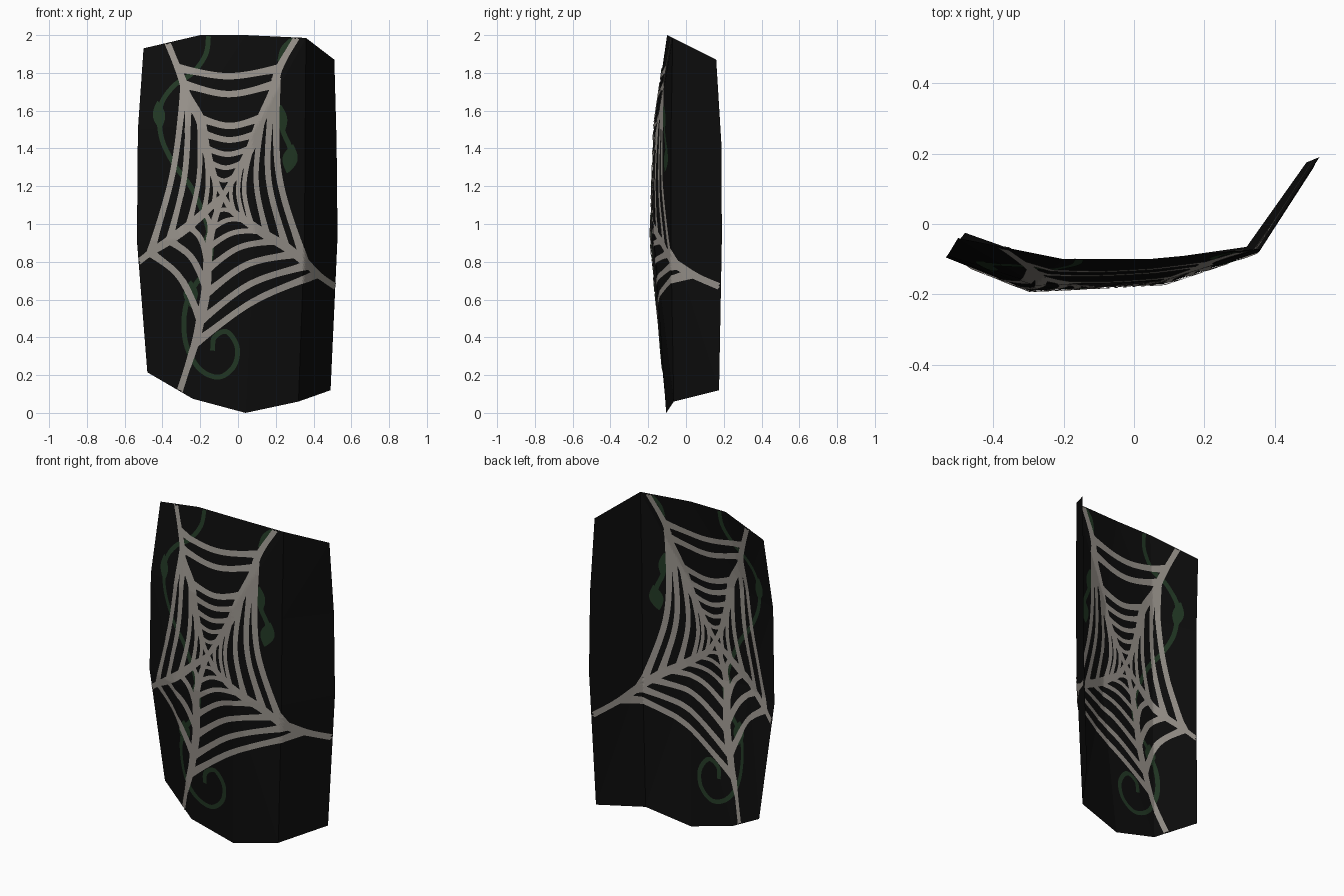
import bpy, bmesh, math
from mathutils import Vector
from mathutils.bvhtree import BVHTree

if "Cube" in bpy.data.objects:
    bpy.data.objects.remove(bpy.data.objects["Cube"])


def material(name, rgb):
    m = bpy.data.materials.new(name)
    m.diffuse_color = (*rgb, 1)
    m.use_nodes = True
    m.node_tree.nodes["Principled BSDF"].inputs["Base Color"].default_value = m.diffuse_color
    return m


BLACK = material("panel black", (0.004, 0.004, 0.004))
GREY = material("web grey", (0.32, 0.295, 0.265))
GREEN = material("vine green", (0.016, 0.040, 0.018))


def finish(name, bm, mat):
    me = bpy.data.meshes.new(name)
    bm.to_mesh(me)
    me.materials.append(mat)
    ob = bpy.data.objects.new(name, me)
    bpy.context.collection.objects.link(ob)
    return ob


# Folded panel: five columns, each listed from top to bottom
columns = [
    [(-.50, -.04, 1.93), (-.53, -.09, 1.50), (-.535, -.095, .91), (-.48, -.025, .215)],
    [(-.20, -.10, 2.00), (-.28, -.17, 1.52), (-.295, -.19, .92), (-.24, -.11, .075)],
    [(.04, -.10, 2.00), (.075, -.16, 1.47), (.085, -.17, .92), (.04, -.105, 0)],
    [(.36, -.07, 1.985), (.355, -.08, 1.45), (.352, -.08, .92), (.32, -.065, .06)],
    [(.51, .16, 1.87), (.522, .187, 1.43), (.527, .19, .93), (.49, .175, .12)],
]
bm = bmesh.new()
grid = [[bm.verts.new(p) for p in col] for col in columns]
for a, b in zip(grid, grid[1:]):
    for i in range(3):
        bm.faces.new((a[i], a[i + 1], b[i + 1], b[i]))
bmesh.ops.triangulate(bm, faces=bm.faces[:])
tree = BVHTree.FromBMesh(bm)
finish("curved_panel", bm, BLACK)


def smooth(points, step=.008):
    """Catmull-Rom curve through 2D points."""
    p = [Vector(q) for q in points]
    p = [2 * p[0] - p[1]] + p + [2 * p[-1] - p[-2]]
    out = []
    for a, b, c, d in zip(p, p[1:], p[2:], p[3:]):
        n = max(2, math.ceil((c - b).length / step))
        for k in range(n):
            t = k / n
            out.append(.5 * (2 * b + (c - a) * t + (2 * a - 5 * b + 4 * c - d) * t * t
                             + (3 * b - a - 3 * c + d) * t ** 3))
    return out + [p[-2]]


def ribbon(bm, path, width, lift, cuts=4):
    """Lay a flat strip along a 2D path onto both sides of the panel."""
    n = len(path) - 1
    for side in (1, -1):
        rows = []
        for i, p in enumerate(path):
            d = (path[min(i + 1, n)] - path[max(i - 1, 0)]).normalized()
            across = Vector((-d.y, d.x)) * width(i / n)
            row = []
            for k in range(cuts + 1):
                q = p + across * (k / cuts - .5)
                hit, nor, _, _ = tree.ray_cast(Vector((q.x, -2, q.y)), Vector((0, 1, 0)))
                if hit is None:
                    row.append(None)
                    continue
                if nor.y > 0:
                    nor = -nor
                row.append(bm.verts.new(hit + nor * lift * side))
            rows.append(row)
        for r, s in zip(rows, rows[1:]):
            for k in range(cuts):
                f = (r[k], r[k + 1], s[k + 1], s[k])
                if None not in f:
                    bm.faces.new(f if side > 0 else f[::-1])
    for v in [v for v in bm.verts if not v.link_faces]:
        bm.verts.remove(v)


# Web spokes from the hub to the panel edge, in (x, z)
hub = Vector((-.08, 1.15))
spokes = {
    "upper_left": (1, [hub, (-.12, 1.23), (-.17, 1.40), (-.20, 1.55), (-.27, 1.68), (-.30, 1.78), (-.385, 1.99)]),
    "upper_right": (1, [hub, (-.03, 1.23), (.06, 1.39), (.125, 1.56), (.185, 1.70), (.22, 1.83), (.33, 2.02)]),
    "right": (0, [hub, (-.03, 1.07), (.05, 1.01), (.15, .94), (.25, .88), (.35, .80), (.43, .725), (.54, .65)]),
    "lower": (1, [hub, (-.125, 1.02), (-.155, .88), (-.17, .65), (-.20, .49), (-.23, .36), (-.315, .09)]),
    "left": (0, [hub, (-.18, 1.06), (-.26, .99), (-.36, .915), (-.46, .85), (-.55, .78)]),
}
curves = {k: smooth(v[1]) for k, v in spokes.items()}


def node(name, key):
    """Point on a spoke at a given x (side spokes) or z (others)."""
    axis = spokes[name][0]
    return min(curves[name], key=lambda p: abs(p[axis] - key))


bm = bmesh.new()
for c in curves.values():
    ribbon(bm, c, lambda t: .025 + .02 * math.sin(math.pi * min(1, t * 1.15)) + .008 * t, .004)
finish("web_spokes", bm, GREY)

# Web threads between neighbouring spokes: (start key, end key, sag toward hub)
sectors = [
    ("upper_left", "upper_right", [(1.82, 1.82, .04), (1.735, 1.735, .05), (1.56, 1.56, .04), (1.48, 1.47, .03),
                                   (1.40, 1.40, .03), (1.32, 1.32, .025), (1.25, 1.25, .02)]),
    ("upper_right", "right", [(1.77, .35, .065), (1.68, .25, .06), (1.55, .15, .045), (1.40, .07, .035),
                              (1.30, .03, .02), (1.22, -.02, .01)]),
    ("upper_left", "left", [(1.72, -.46, .03), (1.66, -.36, .035), (1.55, -.26, .03), (1.40, -.18, .02),
                            (1.27, -.13, .01)]),
    ("left", "lower", [(-.46, .50, .05), (-.36, .67, .035), (-.26, .80, .03), (-.18, .93, .02), (-.13, 1.04, .01)]),
    ("lower", "right", [(.37, .42, .04), (.49, .37, .05), (.63, .30, .05), (.76, .20, .04), (.88, .11, .03),
                        (.98, .03, .02), (1.07, -.02, .01)]),
]
bm = bmesh.new()
for s, e, threads in sectors:
    for ka, kb, sag in threads:
        a, b = node(s, ka), node(e, kb)
        mid = (a + b) / 2
        r = (mid - hub).length
        mid = mid + (hub - mid).normalized() * sag
        w = min(.034, .018 + .04 * r)
        ribbon(bm, smooth([a, mid, b]), lambda t: w * (1 + .5 * abs(2 * t - 1) ** 5), .0045)
finish("web_threads", bm, GREY)

# Vines behind the web, with a curled end and leaves
vines = [
    [(-.155, 2.01), (-.17, 1.90), (-.24, 1.80), (-.34, 1.73), (-.41, 1.62), (-.405, 1.46), (-.34, 1.32),
     (-.24, 1.18), (-.16, .98), (-.15, .80), (-.25, .64), (-.285, .50), (-.27, .35), (-.20, .23), (-.10, .19),
     (-.02, .25), (-.005, .35), (-.06, .43), (-.125, .40), (-.135, .33)],
    [(.22, 1.62), (.235, 1.50), (.275, 1.40), (.275, 1.30)],
    [(.29, 1.98), (.24, 1.93), (.22, 1.86)],
]
leaves = [((-.425, 1.65), (-.41, 1.50), .06), ((-.16, .97), (-.155, .78), .055),
          ((-.25, .70), (-.25, .56), .07), ((.29, 1.42), (.26, 1.27), .075), ((.225, 1.63), (.24, 1.48), .05)]
bm = bmesh.new()
for v in vines:
    ribbon(bm, smooth(v), lambda t: .026, .002)
finish("vines", bm, GREEN)
bm = bmesh.new()
for a, b, w in leaves:
    ribbon(bm, smooth([a, b]), lambda t: .005 + w * math.sin(math.pi * t), .0025)
finish("leaves", bm, GREEN)
